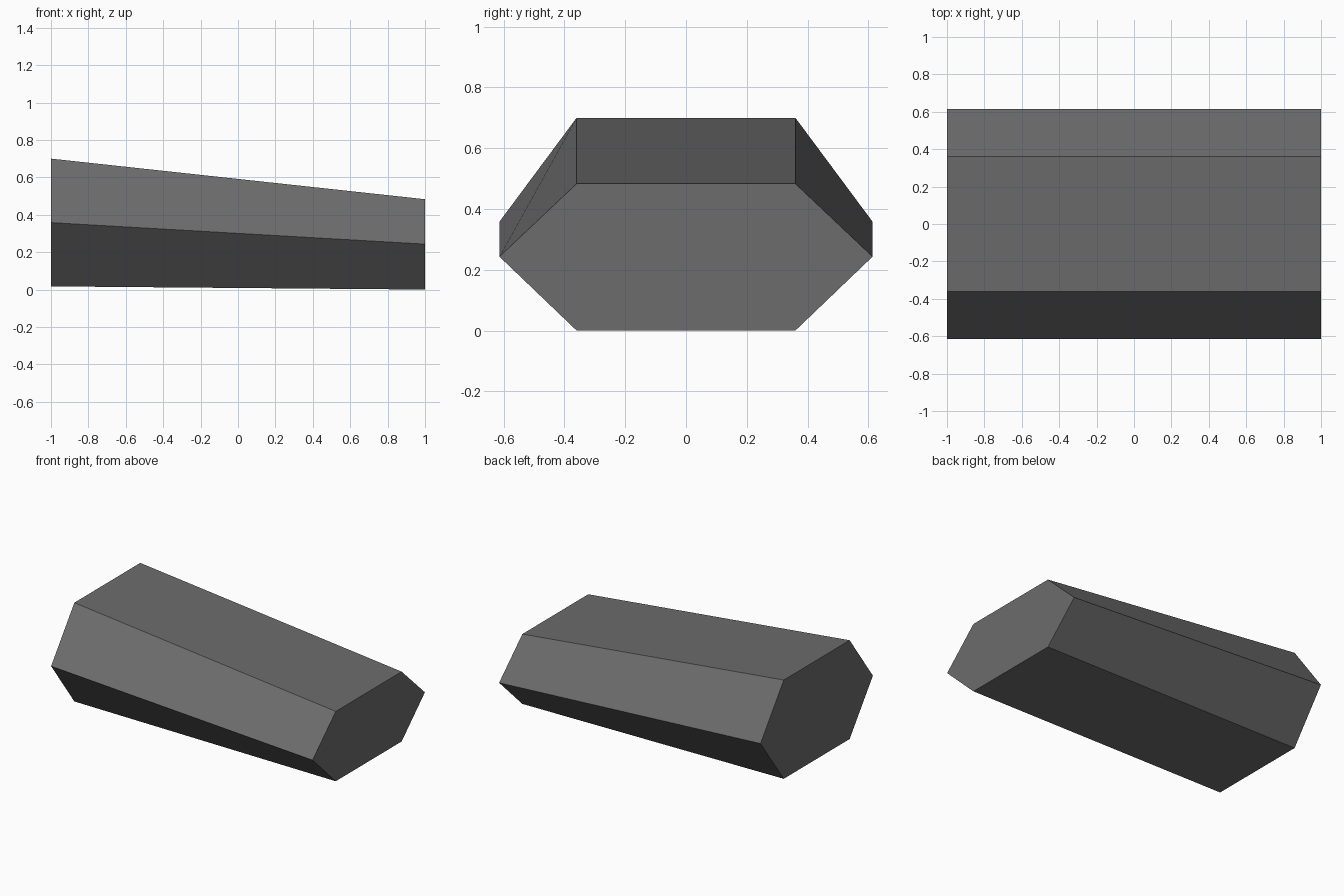
import bpy
import bmesh

if "Cube" in bpy.data.objects:
    bpy.data.objects.remove(bpy.data.objects["Cube"])

# one dark grey colour
grey = bpy.data.materials.new("dark grey")
grey.diffuse_color = (0.15, 0.15, 0.15, 1.0)
grey.use_nodes = True
grey.node_tree.nodes["Principled BSDF"].inputs["Base Color"].default_value = grey.diffuse_color

FLAT, WIDE = 0.36, 0.614  # half widths at the flats and at the side corners


def hexagon(bm, x, low, mid, high):
    """Six-sided end profile at position x."""
    points = [(-FLAT, low), (FLAT, low), (WIDE, mid),
              (FLAT, high), (-FLAT, high), (-WIDE, mid)]
    return [bm.verts.new((x, y, z)) for y, z in points]


# tapered hexagonal bar: tall end on the left, short end on the right
bm = bmesh.new()
left = hexagon(bm, -1.0, 0.017, 0.358, 0.70)
right = hexagon(bm, 1.0, 0.0, 0.243, 0.483)
bm.faces.new(left)
bm.faces.new(right)
for i in range(6):
    j = (i + 1) % 6
    bm.faces.new((left[i], left[j], right[j], right[i]))
bmesh.ops.recalc_face_normals(bm, faces=bm.faces[:])

mesh = bpy.data.meshes.new("tapered_hex_bar")
bm.to_mesh(mesh)
bm.free()
mesh.materials.append(grey)
bar = bpy.data.objects.new("tapered_hex_bar", mesh)
bpy.context.collection.objects.link(bar)
